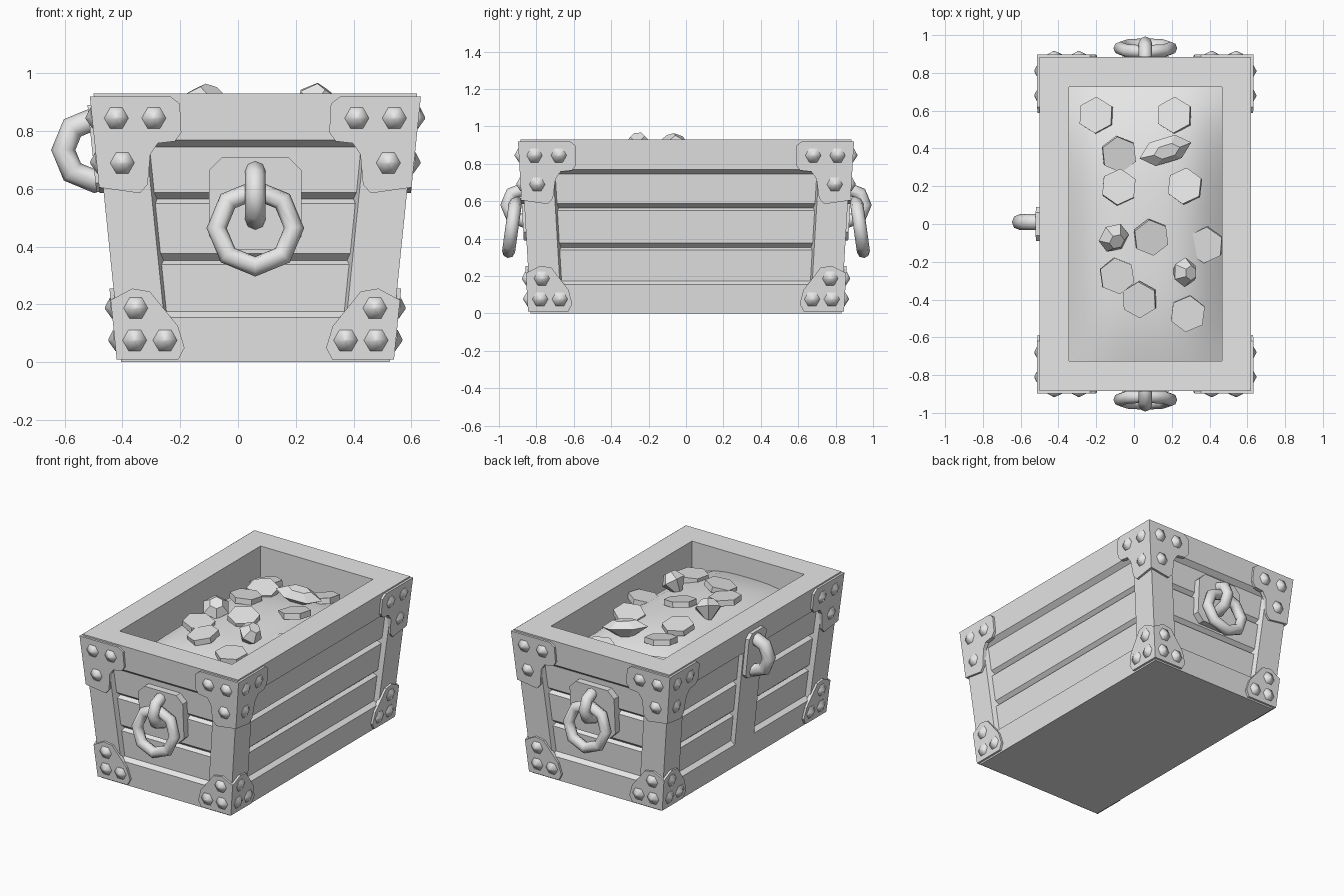
import bpy
import bmesh
import math
import random
from mathutils import Matrix, Vector

random.seed(4)
if "Cube" in bpy.data.objects:
    bpy.data.objects.remove(bpy.data.objects["Cube"])

GREY = (0.8, 0.8, 0.8, 1.0)
mat = bpy.data.materials.new("light_grey")
mat.use_nodes = True
mat.diffuse_color = GREY
mat.node_tree.nodes["Principled BSDF"].inputs["Base Color"].default_value = GREY

CX = 0.06      # chest centre in x (the clasp sticks out on one side)
TOP = 0.93


def hx(z):
    return 0.465 + 0.095 * z / TOP


def hy(z):
    return 0.83 + 0.055 * z / TOP


def finish(name, bm, smooth=None):
    bmesh.ops.recalc_face_normals(bm, faces=bm.faces)
    mesh = bpy.data.meshes.new(name)
    bm.to_mesh(mesh)
    bm.free()
    mesh.materials.append(mat)
    obj = bpy.data.objects.new(name, mesh)
    bpy.context.collection.objects.link(obj)
    if smooth:
        mesh.polygons.foreach_set("use_smooth", [True] * len(mesh.polygons))
        mesh.set_sharp_from_angle(angle=math.radians(smooth))
    return obj


def loft(name, rings, smooth=None):
    """Skin a stack of equal-length point rings and cap both ends."""
    bm = bmesh.new()
    loops = [[bm.verts.new(p) for p in ring] for ring in rings]
    n = len(loops[0])
    for a, b in zip(loops, loops[1:]):
        for i in range(n):
            j = (i + 1) % n
            bm.faces.new((a[i], a[j], b[j], b[i]))
    bm.faces.new(loops[0])
    bm.faces.new(loops[-1])
    return finish(name, bm, smooth)


def rect(x, y, z):
    return [(CX + i * x, j * y, z) for i, j in ((-1, -1), (1, -1), (1, 1), (-1, 1))]


def hexagon(r, z, turn=0.0):
    return [Vector((r * math.cos(turn + k * math.pi / 3), r * math.sin(turn + k * math.pi / 3), z))
            for k in range(6)]


def wall(axis, sign):
    """Map (along wall, height, distance out) onto a sloping wall."""
    if axis == "y":
        return lambda s, z, d: (CX + s, sign * (hy(z) + d), z)
    return lambda s, z, d: (CX + sign * (hx(z) + d), s, z)


def plate(name, f, outline, d0, d1):
    return loft(name, [[f(s, z, d) for s, z in outline] for d in (d0, d1)])


def chamfered(w, z0, z1, c):
    return [(-w + c, z0), (w - c, z0), (w, z0 + c), (w, z1 - c),
            (w - c, z1), (-w + c, z1), (-w, z1 - c), (-w, z0 + c)]


def ring(name, loc, rot, major, minor):
    bpy.ops.mesh.primitive_torus_add(location=loc, rotation=rot, major_segments=8,
                                     minor_segments=8, major_radius=major, minor_radius=minor)
    obj = bpy.context.object
    obj.name = name
    obj.data.materials.append(mat)
    obj.data.polygons.foreach_set("use_smooth", [True] * len(obj.data.polygons))
    obj.data.set_sharp_from_angle(angle=math.radians(50))


# Chest body: bands and grooved planks outside, hollow inside
P, G = 0.03, 0.055
profile = [(0, 0), (0.155, 0), (0.175, P), (0.339, P), (0.353, G), (0.377, P),
           (0.55, P), (0.565, G), (0.587, P), (0.745, P), (0.77, 0), (TOP, 0)]
rings = [rect(hx(z) - d, hy(z) - d, z) for z, d in profile]
rings += [rect(0.405, 0.725, TOP), rect(0.405, 0.725, 0.62)]
loft("chest_body", rings)

# Corner posts with an L section
section = [(0, 0), (0.165, 0), (0.185, 0.06), (0.06, 0.06), (0.06, 0.185), (0, 0.165)]
for kx in (-1, 1):
    for ky in (-1, 1):
        loft("corner_post", [[(CX + kx * (hx(z) - a), ky * (hy(z) - b), z) for a, b in section]
                             for z in (0.155, 0.77)])

# Metal corner brackets with rivets, on both ends of every wall
T = 0.014
upper = [(-T, 0.92), (0.265, 0.92), (0.295, 0.895), (0.29, 0.795), (0.265, 0.765),
         (0.205, 0.758), (0.175, 0.72), (0.155, 0.615), (0.125, 0.585), (-T, 0.605)]
lower = [(-T, 0.01), (0.2, 0.01), (0.225, 0.05), (0.21, 0.125), (0.125, 0.245),
         (0.065, 0.255), (-T, 0.215)]
rivets = [(0.07, 0.845), (0.2, 0.845), (0.075, 0.69), (0.055, 0.076), (0.16, 0.076), (0.07, 0.187)]
rivet_steps = [(0.042, 0.0), (0.042, T + 0.002), (0.004, 0.036)]

for axis, edge in (("y", hx), ("x", hy)):
    for sign in (-1, 1):
        f = wall(axis, sign)
        for k in (-1, 1):
            for name, shape in (("upper_bracket", upper), ("lower_bracket", lower)):
                plate(name, f, [(k * (edge(z) - u), z) for u, z in shape], -0.01, T)
            for u, z in rivets:
                s = k * (edge(z) - u)
                loft("rivet", [[f(s + p.x, z + p.y, d) for p in hexagon(r, 0)]
                               for r, d in rivet_steps], 60)

# Handles on the two ends: back plate, staple and hanging ring
for sign in (-1, 1):
    plate("handle_plate", wall("y", sign), chamfered(0.16, 0.39, 0.71, 0.045), -0.06, 0.014)
    ring("handle_staple", (CX, sign * 0.872, 0.58), (0, math.pi / 2, 0), 0.085, 0.036)
    ring("handle_ring", (CX, sign * 0.93, 0.464), (math.pi / 2 + sign * 0.14, 0, 0), 0.134, 0.035)

# Clasp on one long side, above a middle post
side = wall("x", -1)
plate("middle_post", side, [(-0.1, 0.155), (0.1, 0.155), (0.1, 0.77), (-0.1, 0.77)], -0.06, 0.0)
plate("clasp_plate", side, chamfered(0.09, 0.59, 0.89, 0.03), -0.02, 0.025)
ring("clasp_loop", (-0.497, 0.01, 0.735), (math.pi / 2, 0, 0), 0.108, 0.042)


# Treasure mound filling the hollow
def mound(x, y):
    return 0.70 + 0.165 * (1 - abs((x - CX) / 0.42) ** 3) * (1 - abs((y + 0.1) / 0.85) ** 3)


bm = bmesh.new()
bmesh.ops.create_grid(bm, x_segments=10, y_segments=16, size=1)
for v in bm.verts:
    x, y = CX + v.co.x * 0.405, v.co.y * 0.725
    v.co = (x, y, mound(x, y))
finish("treasure_mound", bm, 60)

# Six-sided coins lying on the mound
coins = [(-0.2, 0.575), (0.215, 0.575), (-0.08, 0.37), (-0.08, 0.195), (0.27, 0.2),
         (0.09, -0.07), (0.38, -0.11), (-0.09, -0.275), (0.03, -0.4), (0.285, -0.475)]
for x, y in coins:
    tilt = Matrix.Rotation(random.uniform(-0.2, 0.2), 4, "X") @ Matrix.Rotation(random.uniform(-0.2, 0.2), 4, "Y")
    place = Matrix.Translation((x, y, mound(x, y) + 0.02)) @ tilt
    turn = math.pi / 6 + random.uniform(-0.2, 0.2)
    loft("coin", [[place @ p for p in hexagon(0.097, h, turn)] for h in (-0.018, 0.018)])

# Cut gems: faceted double cones
gems = [((-0.11, -0.07), (0.5, 0.3, 0.2), (0.085, 0.085, 0.075), 0.04),
        ((0.165, 0.39), (0.15, 0.15, 0.3), (0.145, 0.075, 0.065), 0.04),
        ((0.265, -0.255), (0.4, 0.5, 0.6), (0.075, 0.08, 0.085), 0.05)]
for (x, y), rot, size, lift in gems:
    turn = Matrix.Rotation(rot[2], 4, "Z") @ Matrix.Rotation(rot[1], 4, "Y") @ Matrix.Rotation(rot[0], 4, "X")
    place = Matrix.Translation((x, y, mound(x, y) + lift)) @ turn @ Matrix.Diagonal((*size, 1))
    loft("gem", [[place @ p for p in hexagon(r, h)] for r, h in ((0.15, -1), (1, 0.1), (0.5, 0.75))])
